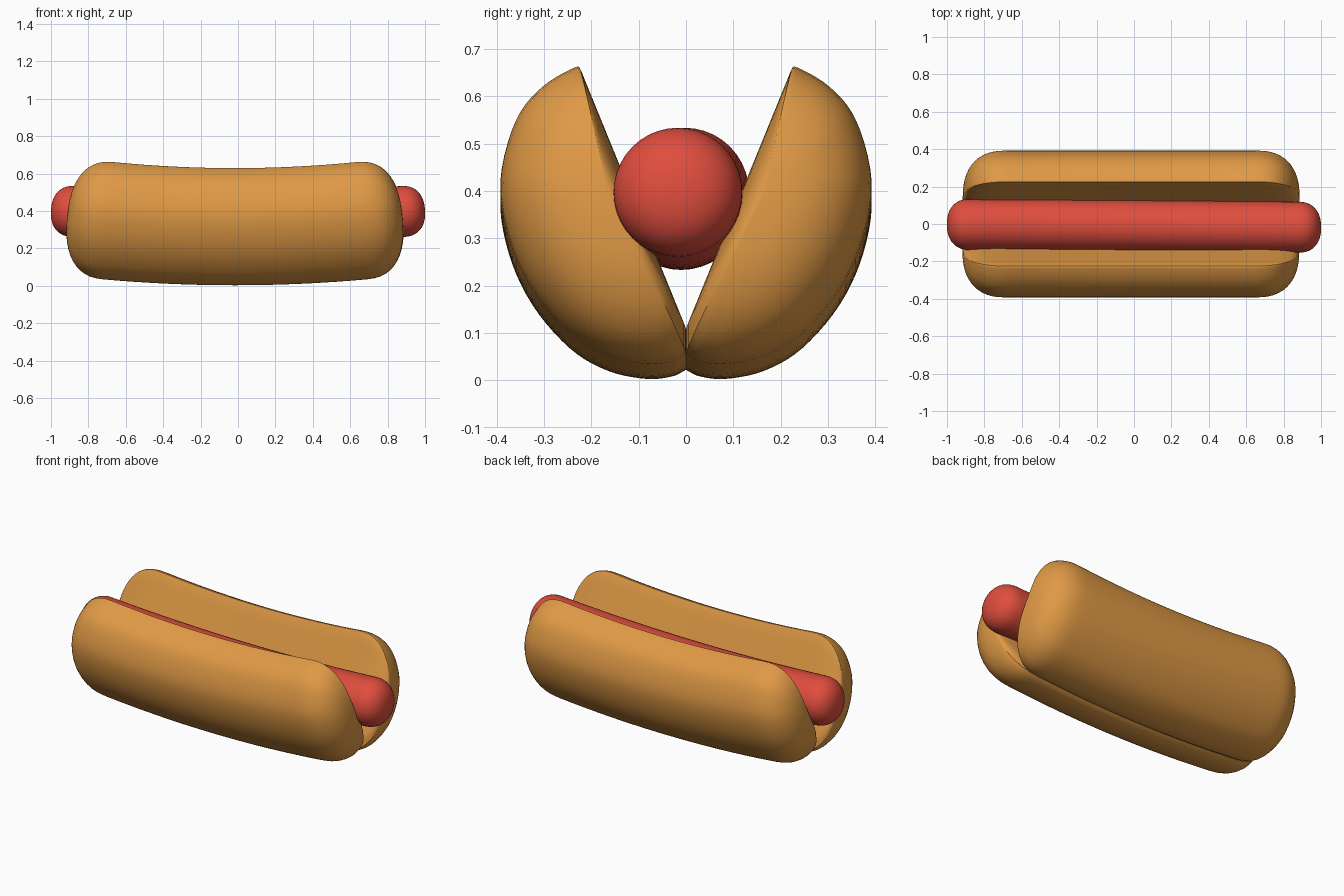
import bpy, bmesh, math
from mathutils import Vector

if "Cube" in bpy.data.objects:
    bpy.data.objects.remove(bpy.data.objects["Cube"])


def material(name, rgb):
    m = bpy.data.materials.new(name)
    m.diffuse_color = (*rgb, 1)
    m.use_nodes = True
    m.node_tree.nodes["Principled BSDF"].inputs["Base Color"].default_value = m.diffuse_color
    return m


BREAD = material("toasted bread", (0.74, 0.32, 0.06))
RED = material("sausage red", (0.74, 0.075, 0.048))


def spline(pts, n):
    """Smooth open curve through a few points (Catmull-Rom)."""
    p = [Vector(a) for a in pts]
    p = [2 * p[0] - p[1]] + p + [2 * p[-1] - p[-2]]
    out = []
    for i in range(1, len(p) - 2):
        a, b, c, d = p[i - 1:i + 3]
        for j in range(n):
            t = j / n
            out.append(0.5 * (2 * b + (c - a) * t + (2 * a - 5 * b + 4 * c - d) * t * t
                              + (3 * b - a - 3 * c + d) * t ** 3))
    return out + [p[-2]]


def loft(name, section, centre, half, cap, power, place, mat, angle):
    """Sweep a (y, z) section along x with rounded ends, then bend with place()."""
    c = Vector(centre)
    right = []
    for i in range(13):                       # rounded cap, tip to shoulder
        a = math.pi / 2 * (i + 0.3) / 12.3
        x = half - cap + cap * max(0.0, math.cos(a)) ** (2 / power)
        right.append((x, max(0.0, math.sin(a)) ** (2 / power)))
    body = [((half - cap) * (1 - i / 8), 1.0) for i in range(1, 16)]
    stations = right + body + [(-x, s) for x, s in reversed(right)]
    bm = bmesh.new()
    rings = [[bm.verts.new(place(x, *(c + (p - c) * s))) for p in section] for x, s in stations]
    n = len(section)
    for r0, r1 in zip(rings, rings[1:]):
        for i in range(n):
            bm.faces.new((r0[i], r0[(i + 1) % n], r1[(i + 1) % n], r1[i]))
    for ring, x in ((rings[0], half), (rings[-1], -half)):
        tip = bm.verts.new(place(x, *c))
        for i in range(n):
            bm.faces.new((ring[i], ring[(i + 1) % n], tip))
    bmesh.ops.recalc_face_normals(bm, faces=bm.faces)
    mesh = bpy.data.meshes.new(name)
    bm.to_mesh(mesh)
    bm.free()
    mesh.materials.append(mat)
    ob = bpy.data.objects.new(name, mesh)
    bpy.context.collection.objects.link(ob)
    bpy.ops.object.select_all(action='DESELECT')
    bpy.context.view_layer.objects.active = ob
    ob.select_set(True)
    bpy.ops.object.shade_smooth_by_angle(angle=math.radians(angle))
    return ob


# Bun halves: domed outside, flat sloping inside, bent upward at the ends
outer = spline([(0.222, 0.62), (0.235, 0.627), (0.305, 0.585), (0.36, 0.515), (0.392, 0.39),
                (0.375, 0.27), (0.325, 0.16), (0.245, 0.067), (0.165, 0.02),
                (0.085, 0.003), (0.03, 0.008), (0.0, 0.022)], 5)
inner = [Vector((0, 0.045)), Vector((0, 0.075))]
a, b = inner[-1], outer[0]
inner += [a.lerp(b, i / 10) for i in range(1, 10)]
for name, side, shift in (("bun_front", -1, -0.017), ("bun_back", 1, -0.015)):
    def bend(x, y, z, side=side, shift=shift):
        return (x - 0.14 * x * (z - 0.33) + shift, side * y, z + 0.07 * x * x)
    loft(name, outer + inner, (0.165, 0.34), 0.895, 0.22, 2.4, bend, BREAD, 40)

# Sausage: long rounded rod, gently bent and slightly turned
circle = [Vector((0.136 * math.cos(t * math.tau / 40), 0.136 * math.sin(t * math.tau / 40)))
          for t in range(40)]
loft("sausage", circle, (0, 0), 1.0, 0.12, 2.3,
     lambda x, y, z: (x - 0.07 * x * z, y - 0.01 - 0.008 * x, z + 0.369 + 0.036 * x * x),
     RED, 60)
